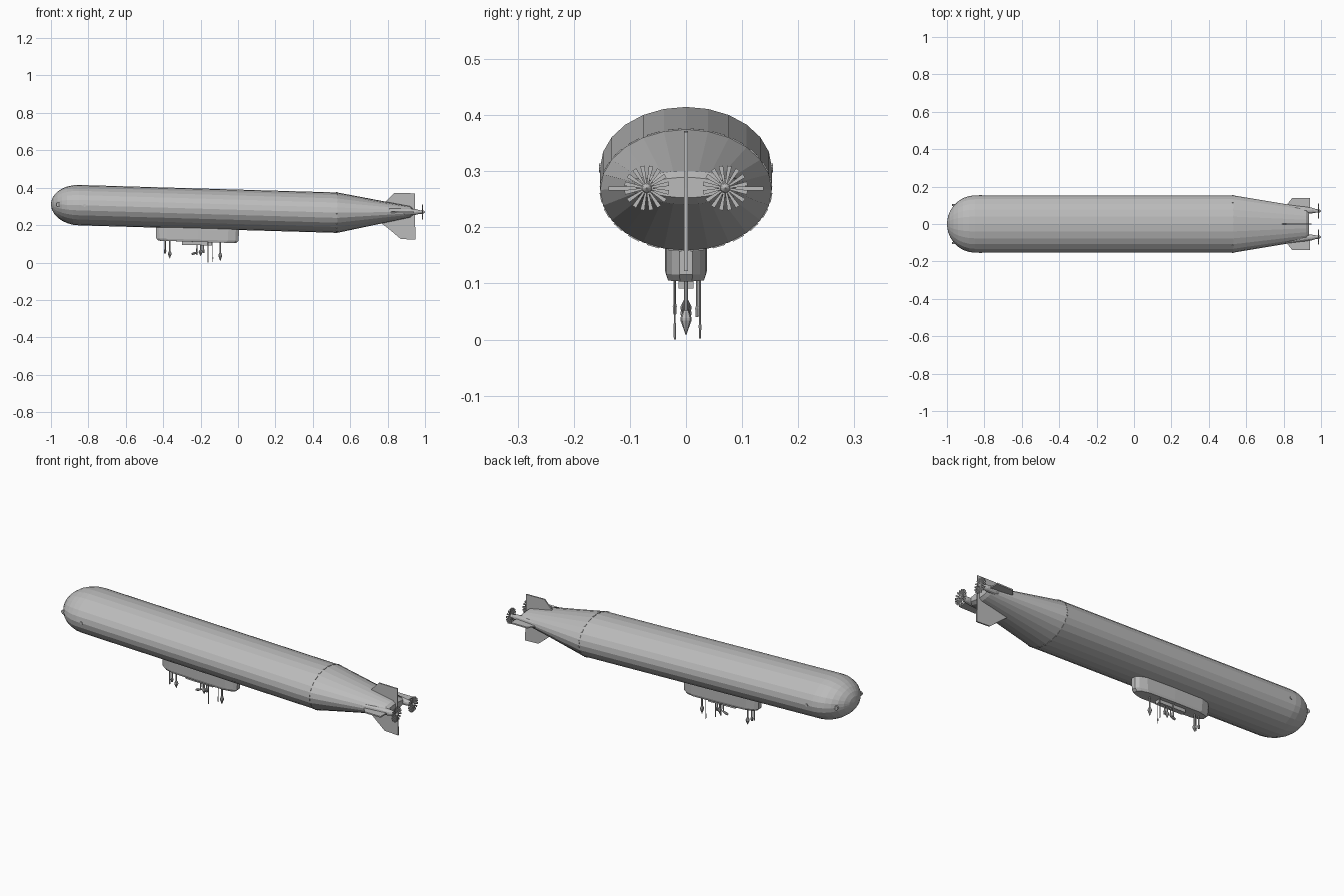
import bpy, bmesh, math
from mathutils import Vector

cube = bpy.data.objects.get("Cube")
if cube:
    bpy.data.objects.remove(cube, do_unlink=True)

grey = bpy.data.materials.new("plain grey")
grey.use_nodes = True
GREY = (0.5, 0.5, 0.5, 1)
grey.diffuse_color = GREY
grey.node_tree.nodes["Principled BSDF"].inputs["Base Color"].default_value = GREY


def finish(name, bm):
    bmesh.ops.recalc_face_normals(bm, faces=bm.faces)
    mesh = bpy.data.meshes.new(name)
    bm.to_mesh(mesh)
    bm.free()
    mesh.materials.append(grey)
    obj = bpy.data.objects.new(name, mesh)
    bpy.context.collection.objects.link(obj)
    return obj


def loft(name, rings):
    """Skin a list of equal-length point rings and cap both ends."""
    bm = bmesh.new()
    loops = [[bm.verts.new(p) for p in ring] for ring in rings]
    n = len(loops[0])
    for a, b in zip(loops, loops[1:]):
        for i in range(n):
            j = (i + 1) % n
            bm.faces.new((a[i], a[j], b[j], b[i]))
    bm.faces.new(loops[0])
    bm.faces.new(loops[-1])
    return finish(name, bm)


def ellipse(x, y, z, ry, rz, n=24):
    """Ring in the plane across the hull."""
    steps = [math.tau * i / n for i in range(n)]
    return [(x, y + ry * math.sin(a), z + rz * math.cos(a)) for a in steps]


def spindle(name, start, end, profile, sides=8):
    """Turned part along a line; profile holds (fraction, radius)."""
    start, end = Vector(start), Vector(end)
    turn = (end - start).to_track_quat('Z', 'Y')
    rings = []
    for t, r in profile:
        ring = [Vector((math.cos(math.tau * i / sides), math.sin(math.tau * i / sides), 0)) * r
                for i in range(sides)]
        rings.append([start.lerp(end, t) + turn @ p for p in ring])
    return loft(name, rings)


def plate(name, outline, axis, thickness):
    """Flat panel from an outline, centred on its own plane."""
    offset = Vector(axis) * thickness / 2
    return loft(name, [[Vector(p) - offset for p in outline],
                       [Vector(p) + offset for p in outline]])


def axis_z(x):
    """Height of the drooping hull centreline."""
    return 0.282 - 0.029 * x


# Hull: rounded nose, long drooping body, flattened tail
RY, RZ, NOSE, BREAK = 0.153, 0.108, 0.15, 0.53
rings = []
for k in range(8):
    a = math.radians(3 + 87 * k / 7)
    x = -1 + NOSE * (1 - math.cos(a))
    rings.append(ellipse(x, 0, axis_z(x), RY * math.sin(a), RZ * math.sin(a)))
rings.append(ellipse(BREAK, 0, axis_z(BREAK), RY, RZ))
rings.append(ellipse(0.92, 0, 0.271, 0.088, 0.03))
rings.append(ellipse(0.935, 0, 0.271, 0.07, 0.018))
loft("hull", rings)

# Broken seam around the start of the tail
for i in range(24):
    a0, a1 = (math.tau * (i + f) / 24 for f in (0.2, 0.8))
    pts = [(x, RY * math.sin(a) * 0.988, axis_z(x) + RZ * math.cos(a) * 0.988)
           for x, a in ((0.525, a0), (0.531, a0), (0.531, a1), (0.525, a1))]
    mid = (a0 + a1) / 2
    plate("seam_dash", pts, (0, math.sin(mid), math.cos(mid)), 0.006)

# Small round ports on the nose
for side in (-1, 1):
    for x, r in ((-0.96, 0.012), (-0.82, 0.008)):
        reach = RY * math.sqrt(max(0, 1 - ((-0.85 - x) / NOSE) ** 2)) if x < -0.85 else RY
        spindle("nose_port", (x, side * (reach - 0.008), axis_z(x)),
                (x, side * (reach + 0.002), axis_z(x)), [(0, r), (1, r)], 10)

# Vertical fins
plate("upper_fin", [(0.76, 0, 0.3), (0.79, 0, 0.325), (0.835, 0, 0.372), (0.945, 0, 0.37),
                    (0.945, 0, 0.27), (0.76, 0, 0.27)], (0, 1, 0), 0.007)
plate("lower_fin", [(0.74, 0, 0.23), (0.8, 0, 0.185), (0.87, 0, 0.126), (0.95, 0, 0.122),
                    (0.945, 0, 0.27), (0.74, 0, 0.27)], (0, 1, 0), 0.007)

for side in (-1, 1):
    y = 0.07 * side
    # Horizontal fins
    plate("side_fin", [(0.81, 0.08 * side, 0.269), (0.82, 0.107 * side, 0.269),
                       (0.845, 0.138 * side, 0.269), (0.94, 0.138 * side, 0.269),
                       (0.94, 0.06 * side, 0.269)], (0, 0, 1), 0.007)
    # Long engine fairings running back to the propellers
    spindle("engine_fairing", (0.58, 0.128 * side, 0.285), (0.91, 0.075 * side, 0.272),
            [(0, 0.004), (0.5, 0.011), (1, 0.017)], 12)
    spindle("engine_pod", (0.86, 0.078 * side, 0.271), (0.975, y, 0.27),
            [(0, 0.014), (0.4, 0.019), (0.8, 0.015), (1, 0.009)], 12)
    spindle("propeller_hub", (0.97, y, 0.27), (1, y, 0.27),
            [(0, 0.009), (0.5, 0.01), (0.8, 0.007), (1, 0.001)], 12)
    # Many-bladed propeller
    for i in range(16):
        a = math.tau * (i + 0.5) / 16
        out = Vector((0, math.cos(a), math.sin(a)))
        across = Vector((0, -math.sin(a), math.cos(a)))
        hub = Vector((0.986, y, 0.27))
        pts = [hub + out * r + across * w for r, w in
               ((0.006, -0.0015), (0.04, -0.004), (0.04, 0.004), (0.006, 0.0015))]
        plate("propeller_blade", pts, (1, 0, 0), 0.004)


# Gondola with tapered ends and a chamfered floor
def gondola_ring(drop, grow):
    half = [(0.222, 0.012), (0.205, 0.025), (0.165, 0.036), (0, 0.038)]
    half += [(-x, y) for x, y in half[2::-1]]
    outline = half + [(x, -y) for x, y in reversed(half)]
    return [(-0.217 + x - math.copysign(grow, x) * (abs(x) > 0.1), y * (1 - grow * 8),
             axis_z(x - 0.217) - drop) for x, y in outline]


loft("gondola", [gondola_ring(0.178, 0.014), gondola_ring(0.166, 0.002),
                 gondola_ring(0.115, 0), gondola_ring(0.085, 0)])
plate("belly_hatch", [(-0.3, -0.013, 0.105), (-0.14, -0.013, 0.101),
                      (-0.14, 0.013, 0.101), (-0.3, 0.013, 0.105)], (0, 0, 1), 0.02)

# Pointed darts hanging below the gondola
DART = [(0, 0.004), (0.6, 0.004), (0.62, 0.006), (0.72, 0.01), (0.76, 0.01), (1, 0.0005)]
for x, tip in ((-0.365, 0.022), (-0.095, 0.008), (-0.2, 0.035)):
    spindle("hanging_dart", (x, 0, 0.118), (x, 0, tip), DART)

# Thin rods and short blunt masts
for x, y, tip, r in ((-0.16, -0.02, 0, 0.002), (-0.135, 0.025, 0.002, 0.002),
                     (-0.39, -0.02, 0.045, 0.003), (-0.22, 0.02, 0.04, 0.003)):
    spindle("hanging_rod", (x, y, 0.118), (x, y, tip), [(0, r), (0.75, r), (0.8, r * 1.4), (1, r)], 6)
for x in (-0.185, -0.39):
    spindle("short_mast", (x, 0, 0.118), (x, 0, 0.05), [(0, 0.004), (0.7, 0.004), (0.8, 0.007), (1, 0.005)])
spindle("angled_arm", (-0.218, 0, 0.118), (-0.222, 0, 0.052), [(0, 0.003), (1, 0.003)], 6)
spindle("angled_head", (-0.215, 0, 0.056), (-0.248, 0, 0.045), [(0, 0.003), (0.6, 0.007), (1, 0.005)])
